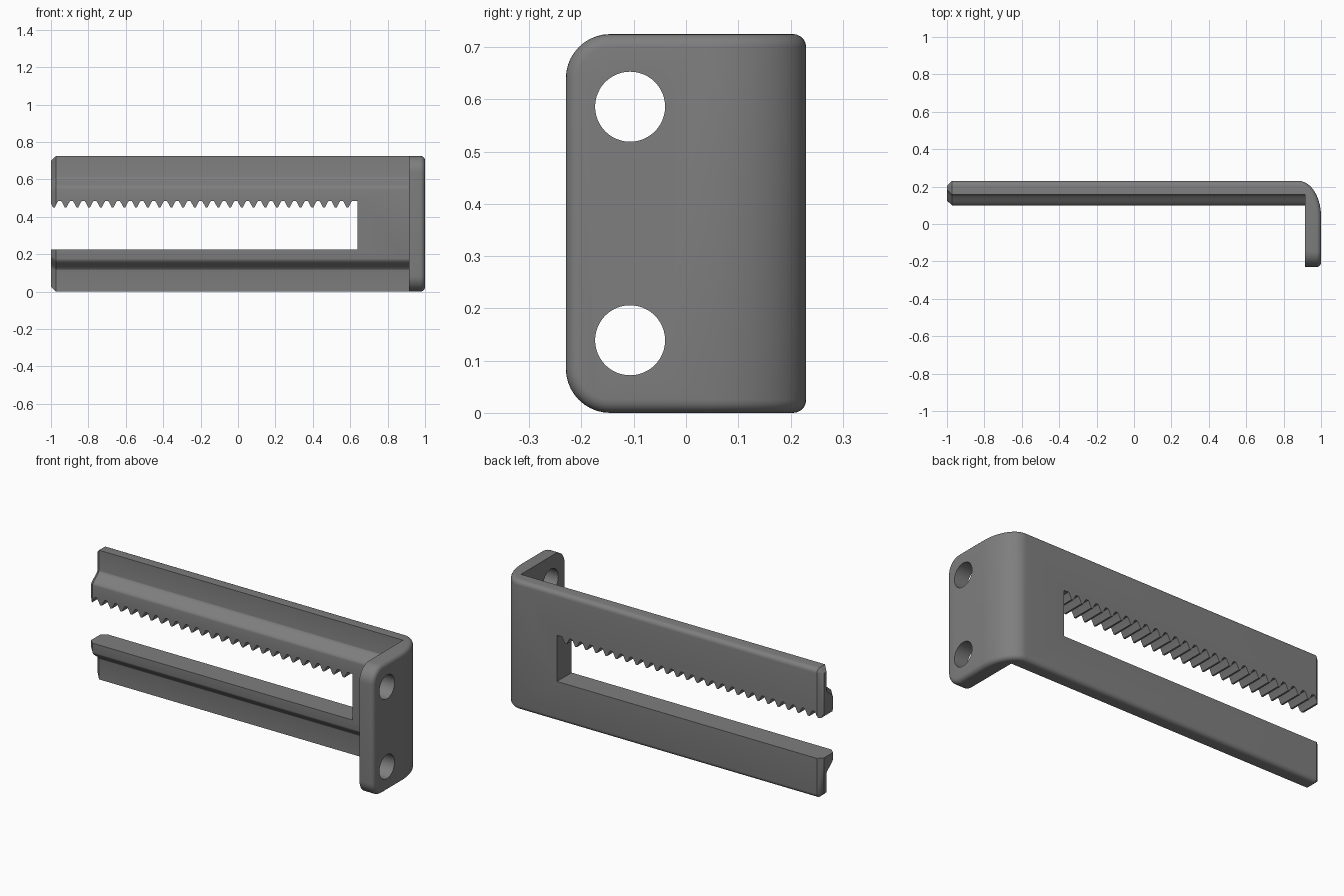
import bpy, bmesh, math
from mathutils import Vector

if "Cube" in bpy.data.objects:
    bpy.data.objects.remove(bpy.data.objects["Cube"])

H = 0.725            # overall height
BACK, FRONT, RIB = 0.23, 0.157, 0.10   # y of plate back, plate front, rib front


def prism(bm, pts, offset):
    """Closed polygon extruded along offset."""
    f = bm.faces.new([bm.verts.new(p) for p in pts])
    r = bmesh.ops.extrude_face_region(bm, geom=[f])
    vs = [v for v in r["geom"] if isinstance(v, bmesh.types.BMVert)]
    bmesh.ops.translate(bm, verts=vs, vec=Vector(offset))
    bmesh.ops.recalc_face_normals(bm, faces=bm.faces)


# Dark grey finish shared by the part and its cutters
dark = bpy.data.materials.new("dark_grey")
dark.diffuse_color = (0.21, 0.21, 0.21, 1)
dark.use_nodes = True
dark.node_tree.nodes["Principled BSDF"].inputs["Base Color"].default_value = dark.diffuse_color


def make_object(name, bm):
    bmesh.ops.recalc_face_normals(bm, faces=bm.faces)
    me = bpy.data.meshes.new(name)
    bm.to_mesh(me)
    bm.free()
    me.materials.append(dark)
    ob = bpy.data.objects.new(name, me)
    bpy.context.collection.objects.link(ob)
    return ob


def combine(target, other, op):
    m = target.modifiers.new(op, "BOOLEAN")
    m.operation, m.solver, m.object = op, "EXACT", other
    bpy.context.view_layer.objects.active = target
    bpy.ops.object.modifier_apply(modifier=m.name)
    bpy.data.objects.remove(other)


# Bent plate: L-shaped profile with an elliptical outer bend
bm = bmesh.new()
bend = [(0.88 + 0.12 * math.cos(a), 0.04 + 0.19 * math.sin(a))
        for a in [math.pi / 2 * i / 14 for i in range(15)]]
outline = [(-1, FRONT), (0.915, FRONT), (0.915, -0.23), (1, -0.23)] + bend + [(-1, BACK)]
prism(bm, [(x, y, 0) for x, y in outline], (0, 0, H))

# Large rounded corners on the flange's free end
corners = [e for e in bm.edges if all(v.co.y < -0.22 for v in e.verts)
           and abs(e.verts[0].co.x - e.verts[1].co.x) > 0.05]
bmesh.ops.bevel(bm, geom=corners, offset=0.085, segments=10, profile=0.5, affect="EDGES")
bm.normal_update()

# Soft rounding around the outer surface
outer = {f for f in bm.faces if abs(f.normal.z) < 0.01 and (f.normal.x > 0.05 or f.normal.y > 0.5)}
rim = [e for e in bm.edges if sum(f in outer for f in e.link_faces) == 1
       and not all(v.co.x < -0.99 for v in e.verts)]
bmesh.ops.bevel(bm, geom=rim, offset=0.025, segments=5, profile=0.5, affect="EDGES")

# Chamfered tip of the arms
bmesh.ops.bisect_plane(bm, geom=bm.verts[:] + bm.edges[:] + bm.faces[:],
                       plane_co=(-0.973, 0, 0), plane_no=(1, 0, 0))
tip = [v for v in bm.verts if v.co.x < -0.999]
for v in tip:
    v.co.y = min(max(v.co.y, FRONT + 0.025), BACK - 0.025)
    v.co.z = min(max(v.co.z, 0.025), H - 0.025)
bmesh.ops.remove_doubles(bm, verts=tip, dist=0.0005)
bracket = make_object("slotted_bracket", bm)

# Raised rib with S-curved flanks, chamfered at the tip
flank = []
for i in range(13):
    t = i / 12
    flank.append((FRONT + 0.001 - (FRONT + 0.001 - RIB) * t * t * (3 - 2 * t), 0.11 + 0.065 * t))
section = [(0.2, 0.11)] + flank + [(y, H - z) for y, z in reversed(flank)] + [(0.2, H - 0.11)]
bm = bmesh.new()
prism(bm, [(-1, y, z) for y, z in section], (1.93, 0, 0))
bmesh.ops.bisect_plane(bm, geom=bm.verts[:] + bm.edges[:] + bm.faces[:],
                       plane_co=(-0.973, 0, 0), plane_no=(1, 0, 0))
for v in bm.verts:
    if v.co.x < -0.999:
        v.co.z += 0.015 if v.co.z < H / 2 else -0.015
        if v.co.y < 0.19:
            v.co.y += 0.025
combine(bracket, make_object("rib", bm), "UNION")

# Open slot with a toothed upper edge
pitch = 0.0628
tooth = [(-0.42, 0.45), (-0.2, 0.477), (-0.11, 0.485), (0.11, 0.485), (0.2, 0.477), (0.42, 0.45)]
slot = [(-1.2, 0.225), (0.64, 0.225), (0.64, 0.483)]
for i in range(28):
    cx = 0.617 - i * pitch
    slot += [(cx - u * pitch, z) for u, z in (tooth if i else tooth[3:])]
slot.append((-1.2, 0.45))
bm = bmesh.new()
prism(bm, [(x, 0.0, z) for x, z in slot], (0, 0.4, 0))
combine(bracket, make_object("slot_cutter", bm), "DIFFERENCE")

# Two mounting holes in the flange
for z in (0.139, 0.586):
    bm = bmesh.new()
    ring = [2 * math.pi * i / 48 for i in range(48)]
    prism(bm, [(0.8, -0.107 + 0.067 * math.cos(a), z + 0.067 * math.sin(a)) for a in ring], (0.4, 0, 0))
    combine(bracket, make_object("hole_cutter", bm), "DIFFERENCE")

# Smooth shading with crisp edges
bpy.ops.object.select_all(action="DESELECT")
bracket.select_set(True)
bpy.context.view_layer.objects.active = bracket
bpy.ops.object.shade_smooth_by_angle(angle=math.radians(30))
